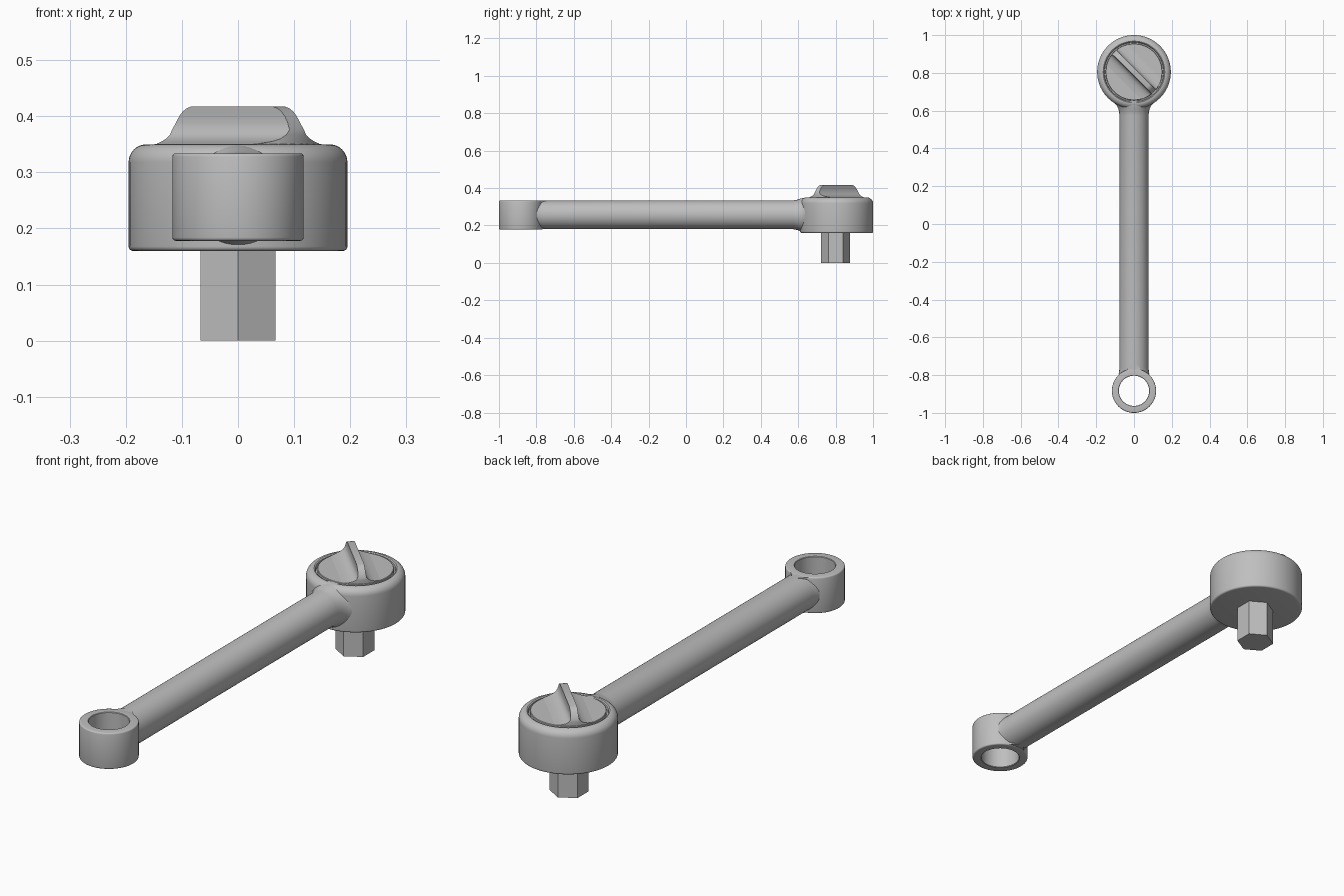
import bpy, bmesh, math

if "Cube" in bpy.data.objects:
    bpy.data.objects.remove(bpy.data.objects["Cube"])

HEAD_Y, RING_Y, MID_Z = 0.805, -0.883, 0.257

grey = bpy.data.materials.new("steel_grey")
grey.diffuse_color = (0.52, 0.52, 0.52, 1)
grey.use_nodes = True
grey.node_tree.nodes["Principled BSDF"].inputs["Base Color"].default_value = grey.diffuse_color


def finish(name, bm, location=(0, 0, 0), angle=0.0, smooth=True):
    """Turn a bmesh into a named, shaded object."""
    bmesh.ops.recalc_face_normals(bm, faces=bm.faces)
    mesh = bpy.data.meshes.new(name)
    bm.to_mesh(mesh)
    bm.free()
    mesh.materials.append(grey)
    obj = bpy.data.objects.new(name, mesh)
    obj.location = location
    obj.rotation_euler.z = angle
    bpy.context.collection.objects.link(obj)
    if smooth:
        bpy.ops.object.select_all(action='DESELECT')
        obj.select_set(True)
        bpy.context.view_layer.objects.active = obj
        bpy.ops.object.shade_smooth_by_angle(angle=math.radians(35))
    return obj


def loft(name, rings, closed=False, **kw):
    """Skin rings of equal point count; cap the ends or join last to first."""
    bm = bmesh.new()
    rows = [[bm.verts.new(p) for p in ring] for ring in rings]
    n = len(rows[0])
    pairs = list(zip(rows, rows[1:]))
    if closed:
        pairs.append((rows[-1], rows[0]))
    else:
        bm.faces.new(rows[0])
        bm.faces.new(rows[-1])
    for a, b in pairs:
        for i in range(n):
            j = (i + 1) % n
            bm.faces.new((a[i], a[j], b[j], b[i]))
    return finish(name, bm, **kw)


def circle(r, z, n, start=0.0):
    return [(r * math.cos(start + math.tau * i / n),
             r * math.sin(start + math.tau * i / n), z) for i in range(n)]


def arc(cr, cz, rad, a0, a1, steps):
    """Profile points (radius, height) along a rounded corner."""
    angles = [math.radians(a0 + (a1 - a0) * i / steps) for i in range(steps + 1)]
    return [(cr + rad * math.cos(a), cz + rad * math.sin(a)) for a in angles]


def lathe(name, profile, n=72, **kw):
    return loft(name, [circle(r, z, n) for r, z in profile], **kw)


# Round head with rolled shoulder and a groove around the dial
lathe("head",
      arc(0.187, 0.168, 0.008, -90, 0, 4) + arc(0.163, 0.318, 0.032, 0, 90, 8)
      + [(0.158, 0.347), (0.156, 0.335), (0.145, 0.335)],
      location=(0, HEAD_Y, 0))

# Dial disc set into the head
lathe("dial", [(0.15, 0.33), (0.15, 0.349), (0.148, 0.351)], location=(0, HEAD_Y, 0))

# Dial grip: thin fin with flared flanks, ends following the dial rim
grip_rows = []
for z, half_len, half_w in [(0.349, 0.149, 0.085), (0.352, 0.149, 0.072),
                            (0.355, 0.149, 0.053), (0.36, 0.149, 0.037),
                            (0.367, 0.149, 0.025), (0.376, 0.148, 0.018),
                            (0.39, 0.140, 0.0155), (0.400, 0.133, 0.015),
                            (0.408, 0.125, 0.015), (0.414, 0.115, 0.015),
                            (0.417, 0.104, 0.015)]:
    end = []
    for k in range(-4, 5):
        t = half_w * k / 4
        end.append((min(half_len, math.sqrt(0.149 ** 2 - t * t)), t, z))
    grip_rows.append(end + [(-s, -t, z) for s, t, z in end])
loft("dial_grip", grip_rows, location=(0, HEAD_Y, 0), angle=math.radians(-45))

# Hexagonal drive under the head
loft("hex_drive", [circle(0.077, z, 6, math.pi / 2) for z in (0, 0.17)],
     location=(0, 0.80, 0), smooth=False)

# Round handle, flared where it meets the ring and the head
sections = [(-0.797, 0.082, 0.075), (-0.785, 0.079, 0.0765), (-0.76, 0.077, 0.077),
            (0.575, 0.077, 0.077), (0.595, 0.079, 0.081), (0.61, 0.083, 0.086),
            (0.625, 0.090, 0.090), (0.64, 0.102, 0.0925), (0.655, 0.118, 0.0925)]
loft("handle", [[(x * rx, y, MID_Z + s * rz) for x, s, _ in circle(1, 0, 48)]
                for y, rx, rz in sections])

# Hanging ring at the end of the handle
lathe("hanging_ring",
      arc(0.111, 0.184, 0.006, -90, 0, 3) + arc(0.111, 0.328, 0.006, 0, 90, 3)
      + [(0.082, 0.334), (0.08, 0.332), (0.08, 0.18), (0.082, 0.178)],
      closed=True, location=(0, RING_Y, 0))

# Small flat web blending the ring into the handle, top and bottom
for side, z0, z1 in (("upper", 0.30, 0.333), ("lower", 0.181, 0.214)):
    loft(side + "_web", [[(-0.055, -0.79, z), (0.055, -0.79, z), (0, -0.73, z)]
                         for z in (z0, z1)], smooth=False)
